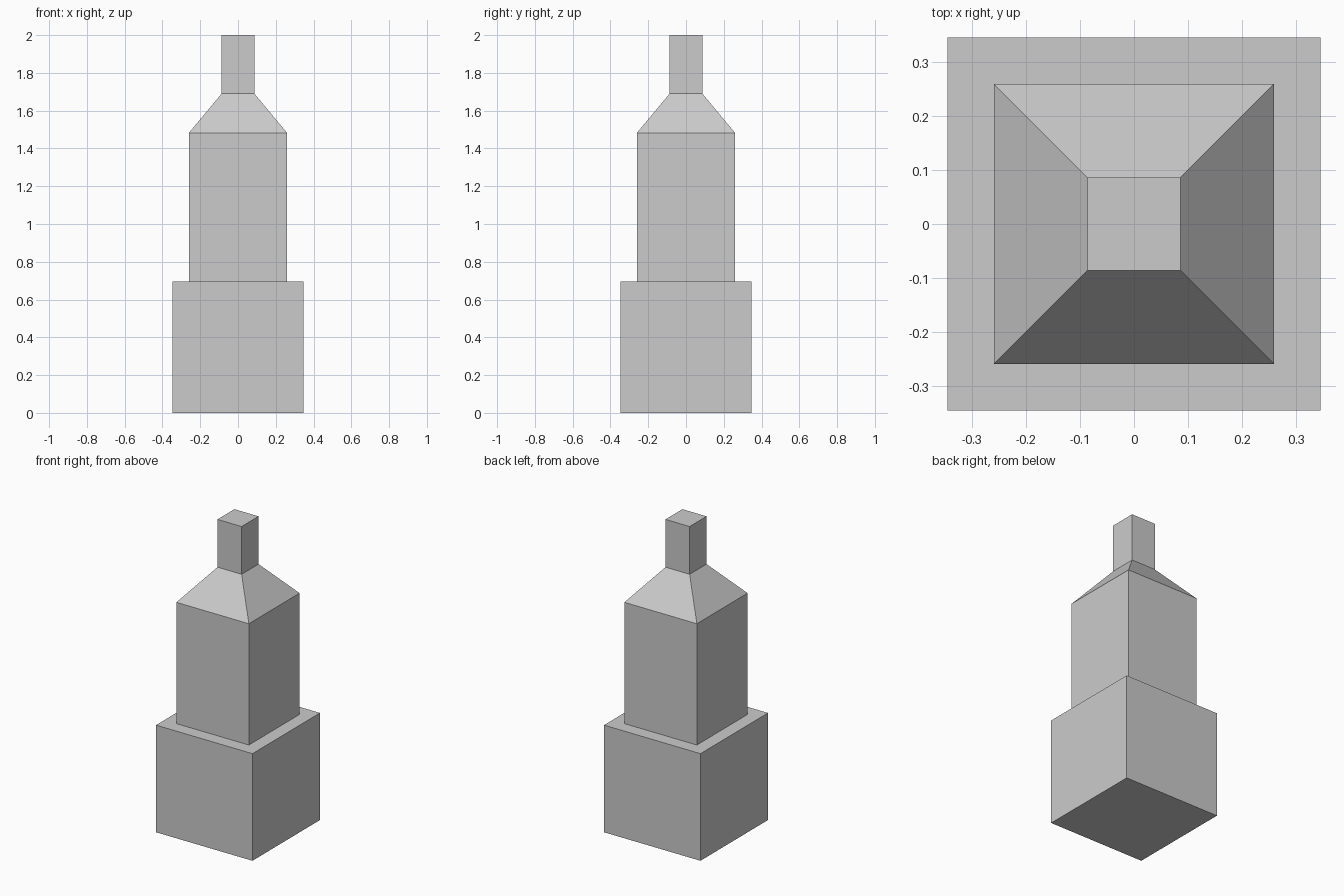
import bpy, bmesh

if "Cube" in bpy.data.objects:
    bpy.data.objects.remove(bpy.data.objects["Cube"])


def square_solid(name, sections):
    """Stack square cross-sections given as (half_width, z) into one closed solid."""
    bm = bmesh.new()
    rings = []
    for h, z in sections:
        rings.append([bm.verts.new((sx * h, sy * h, z))
                      for sx, sy in ((-1, -1), (1, -1), (1, 1), (-1, 1))])
    for low, high in zip(rings, rings[1:]):
        for i in range(4):
            j = (i + 1) % 4
            bm.faces.new((low[i], low[j], high[j], high[i]))
    bm.faces.new(rings[0][::-1])
    bm.faces.new(rings[-1])
    mesh = bpy.data.meshes.new(name)
    bm.to_mesh(mesh)
    bm.free()
    obj = bpy.data.objects.new(name, mesh)
    bpy.context.collection.objects.link(obj)
    return obj


# Wide square base, with the ledge and tapered upper body in one closed surface
square_solid("stepped_tower", [
    (0.346, 0.0), (0.346, 0.695),     # base block
    (0.26, 0.695), (0.26, 1.482),     # body
    (0.0867, 1.69), (0.0867, 2.0),    # sloped shoulder and neck
])
